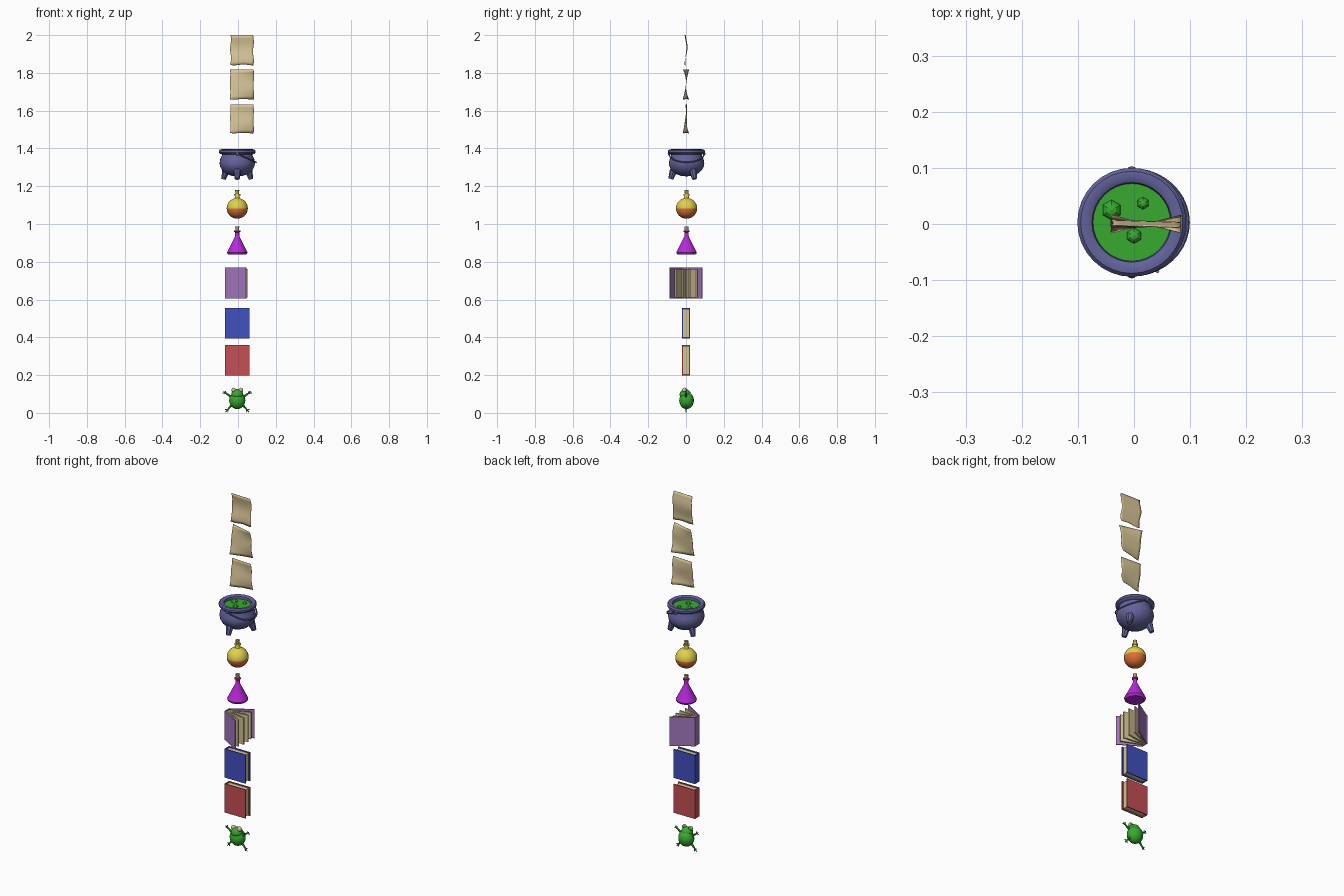
import bpy, bmesh, math
from mathutils import Vector, Matrix

if "Cube" in bpy.data.objects:
    bpy.data.objects.remove(bpy.data.objects["Cube"])

CX, CY = -0.004, 0.003   # shared axis of the stacked round items


def mat(name, r, g, b):
    m = bpy.data.materials.new(name)
    m.diffuse_color = (r, g, b, 1)
    m.use_nodes = True
    m.node_tree.nodes["Principled BSDF"].inputs["Base Color"].default_value = m.diffuse_color
    return m


GREEN = mat("green", .04, .40, .03)
RED = mat("red", .56, .08, .09)
BLUE = mat("blue", .055, .08, .52)
PURPLE = mat("purple", .37, .19, .52)
PAPER = mat("parchment", .68, .56, .31)
MAGENTA = mat("magenta", .49, .022, .72)
YELLOW = mat("yellow", .75, .64, .07)
ORANGE = mat("orange", .73, .17, .04)
IRON = mat("slate iron", .125, .125, .33)
CORK = mat("cork", .50, .30, .10)


def finish(name, bm, mats, smooth=True):
    me = bpy.data.meshes.new(name)
    bmesh.ops.recalc_face_normals(bm, faces=bm.faces)
    bm.to_mesh(me)
    bm.free()
    for m in mats:
        me.materials.append(m)
    ob = bpy.data.objects.new(name, me)
    bpy.context.collection.objects.link(ob)
    if smooth:
        bpy.ops.object.select_all(action='DESELECT')
        ob.select_set(True)
        bpy.context.view_layer.objects.active = ob
        bpy.ops.object.shade_smooth_by_angle(angle=math.radians(40))
    return ob


def lathe(name, profile, mats, n=24, rule=None):
    """Turn (radius, z) points about the shared axis; rule(z) picks the material."""
    bm = bmesh.new()
    rings = []
    for r, z in profile:
        if r == 0:
            rings.append([bm.verts.new((CX, CY, z))] * n)
        else:
            rings.append([bm.verts.new((CX + r * math.cos(2 * math.pi * i / n),
                                        CY + r * math.sin(2 * math.pi * i / n), z)) for i in range(n)])
    for a, b in zip(rings, rings[1:]):
        for i in range(n):
            j = (i + 1) % n
            quad = list(dict.fromkeys((a[i], a[j], b[j], b[i])))
            f = bm.faces.new(quad)
            if rule:
                f.material_index = rule(f.calc_center_median().z)
    return finish(name, bm, mats)


def ball(name, loc, size, mats, u=16, v=10, smooth=True, rule=None):
    bm = bmesh.new()
    bmesh.ops.create_uvsphere(bm, u_segments=u, v_segments=v, radius=1)
    if rule:
        for f in bm.faces:
            f.material_index = rule(f.calc_center_median())
    bm.transform(Matrix.Translation(loc) @ Matrix.Diagonal((*size, 1)))
    return finish(name, bm, mats, smooth)


def box(name, lo, hi, material, turn=0, pivot=(0, 0, 0)):
    bm = bmesh.new()
    bmesh.ops.create_cube(bm, size=1)
    lo, hi = Vector(lo), Vector(hi)
    bm.transform(Matrix.Translation((lo + hi) / 2) @ Matrix.Diagonal((*(hi - lo), 1)))
    p = Matrix.Translation(pivot)
    bm.transform(p @ Matrix.Rotation(turn, 4, 'Z') @ p.inverted())
    return finish(name, bm, [material], False)


def rod(name, a, b, r1, r2, material, n=8):
    a, b = Vector(a), Vector(b)
    d = b - a
    bm = bmesh.new()
    bmesh.ops.create_cone(bm, cap_ends=True, segments=n, radius1=r1, radius2=r2, depth=d.length)
    bm.transform(Matrix.Translation((a + b) / 2) @ d.to_track_quat('Z', 'Y').to_matrix().to_4x4())
    return finish(name, bm, [material])


# Frog: body, head, bulging eyes, splayed limbs with toes
ball("frog_body", (CX, .003, .066), (.043, .039, .046), [GREEN])
ball("frog_head", (CX, -.004, .097), (.032, .030, .029), [GREEN])
for s in (-1, 1):
    side = "left" if s < 0 else "right"
    ball("frog_eye_" + side, (CX + s * .019, -.008, .120), (.0125, .0125, .0135), [PAPER, GREEN], 12, 8,
         rule=lambda c: 1 if c.y > .3 or c.z < -.4 else 0)
    for limb, a, b, toes in (
            ("arm", (.028, .082), (.060, .104), ((.077, .105), (.072, .114), (.062, .117))),
            ("leg", (.026, .045), (.050, .018), ((.064, .018), (.062, .004), (.050, .003)))):
        p = (CX + s * b[0], 0, b[1])
        rod(f"frog_{limb}_{side}", (CX + s * a[0], 0, a[1]), p, .007, .004, GREEN)
        for i, t in enumerate(toes):
            rod(f"frog_{limb}_toe_{side}_{i}", p, (CX + s * t[0], 0, t[1]), .004, .002, GREEN, 6)

# Closed books: two covers, a spine and a recessed page block
X0, X1, T = -.070, .062, .005
for name, z, colour in (("red_book", .197, RED), ("blue_book", .394, BLUE)):
    h = .162
    box(name + "_spine", (X0, -.021, z), (X0 + T, .021, z + h), colour)
    for s, part in ((-1, "front"), (1, "back")):
        y = sorted((s * .021, s * (.021 - T)))
        box(f"{name}_{part}_cover", (X0 + T, y[0], z), (X1, y[1], z + h), colour)
    box(name + "_pages", (X0 + T, -.016, z + .006), (X1 - .007, .016, z + h - .006), PAPER)

# Open book: covers swung out from the spine, pages fanned between them
z, h = .606, .163
box("open_book_spine", (X0, -.021, z), (X0 + T, .021, z + h), PURPLE)
for s, part in ((-1, "front"), (1, "back")):
    y = sorted((s * .021, s * (.021 - T)))
    box(f"open_book_{part}_cover", (X0 + T - .002, y[0], z), (X1, y[1], z + h), PURPLE,
        s * math.radians(32), (X0 + T, s * .021, 0))
for i, deg in enumerate((-23, -8, 8, 23)):
    y = (i - 1.5) * .007
    box(f"open_book_pages_{i}", (X0 + T - .002, y - .004, z + .006), (X1 - .010, y + .004, z + h - .006),
        PAPER, math.radians(deg), (X0 + T, y, 0))

# Conical flask and its cork
lathe("conical_flask", [(0, .838), (.046, .838), (.052, .843), (.054, .850), (.050, .858), (.013, .932),
                        (.011, .940), (.011, .956), (.016, .959), (.016, .966), (0, .966)], [MAGENTA])
lathe("conical_flask_cork", [(0, .960), (.009, .960), (.011, .987), (0, .987)], [CORK], 16)

# Round flask, half filled with a second colour, and its cork
arc = [(.056 * math.sin(a), 1.083 - .055 * math.cos(a))
       for a in (math.pi * i / 16 for i in range(15))]
arc[0] = (0, arc[0][1])
lathe("round_flask", arc[:-1] + [(.014, 1.137), (.012, 1.146), (.012, 1.150), (.016, 1.152), (.016, 1.160),
                                 (0, 1.160)], [ORANGE, YELLOW], rule=lambda z: int(z > 1.083))
lathe("round_flask_cork", [(0, 1.152), (.009, 1.152), (.011, 1.179), (0, 1.179)], [CORK], 16)

# Cauldron: pot with thick rolled rim, bubbling brew
lathe("cauldron_pot", [(0, 1.252), (.030, 1.255), (.058, 1.265), (.080, 1.284), (.091, 1.305), (.094, 1.322),
                       (.090, 1.343), (.082, 1.360), (.081, 1.369), (.091, 1.371), (.097, 1.378), (.097, 1.388),
                       (.091, 1.395), (.080, 1.396), (.071, 1.391), (.069, 1.380), (.071, 1.362),
                       (0, 1.360)], [IRON], 32)
lathe("cauldron_brew", [(.0715, 1.366), (.0700, 1.377), (0, 1.377)], [GREEN], 32)
for i, (x, y, r) in enumerate(((-.040, .025, .018), (.016, .037, .011), (0, -.021, .014))):
    ball(f"brew_bubble_{i}", (x, y, 1.377), (r, r, r * .8), [GREEN], 6, 6, False)

# Three stubby legs
for i, deg in enumerate((30, 150, 270)):
    c, s = math.cos(math.radians(deg)), math.sin(math.radians(deg))
    rod(f"cauldron_leg_{i}", (CX + .068 * c, CY + .068 * s, 1.286), (CX + .084 * c, CY + .084 * s, 1.238),
        .021, .013, IRON, 8)

# Bail handle hanging on the right side, with a lug at each end
cu = bpy.data.curves.new("handle_path", 'CURVE')
cu.dimensions = '3D'
cu.bevel_depth = .0038
cu.bevel_resolution = 2
cu.use_fill_caps = True
sp = cu.splines.new('POLY')
sp.points.add(20)
for i, p in enumerate(sp.points):
    a = math.pi * (i / 20 - .5)
    p.co = (CX + .100 * math.cos(a), CY + .093 * math.sin(a), 1.372 - .045 * math.cos(a), 1)
tmp = bpy.data.objects.new("handle_tmp", cu)
bpy.context.collection.objects.link(tmp)
me = bpy.data.meshes.new_from_object(tmp.evaluated_get(bpy.context.evaluated_depsgraph_get()))
bpy.data.objects.remove(tmp)
bm = bmesh.new()
bm.from_mesh(me)
for f in bm.faces:
    f.material_index = 0
finish("cauldron_handle", bm, [IRON])
for s in (-1, 1):
    ball("handle_lug_" + ("front" if s < 0 else "back"), (CX, CY + s * .092, 1.372), (.009, .008, .009),
         [IRON], 10, 6)


# Parchment sheets: thin twisted grids with slightly ragged edges
def sheet(name, z0, z1, bend, ragged):
    bm = bmesh.new()
    n = 10
    grid = []
    for j in range(n + 1):
        row = []
        for i in range(n + 1):
            u, v = 2 * i / n - 1, 2 * j / n - 1
            x = .021 + .063 * u * (1 - ragged * (.5 + .5 * math.sin(5 * v + 2 * u)) * abs(u))
            dz = -.006 * ragged * 10 * (.5 + .5 * math.sin(4 * u + 1)) * max(0, -v) * -1
            row.append(bm.verts.new((x, bend(u, v), z0 + (z1 - z0) * j / n + dz)))
        grid.append(row)
    for j in range(n):
        for i in range(n):
            bm.faces.new((grid[j][i], grid[j][i + 1], grid[j + 1][i + 1], grid[j + 1][i]))
    ob = finish(name, bm, [PAPER])
    mod = ob.modifiers.new("thickness", 'SOLIDIFY')
    mod.thickness = .0016
    mod.offset = 0


sheet("parchment_lower", 1.480, 1.632,
      lambda u, v: .019 * u * max(0, -v) ** 1.5 + .004 * math.sin(3 * v + u), .05)
sheet("parchment_middle", 1.660, 1.818, lambda u, v: -.016 * u * v * abs(v) + .002 * math.sin(3 * v), .02)
sheet("parchment_upper", 1.840, 2.0,
      lambda u, v: .005 * math.sin(3.2 * v + 1) + .004 * u * max(0, -v) - .002 * u, .08)
